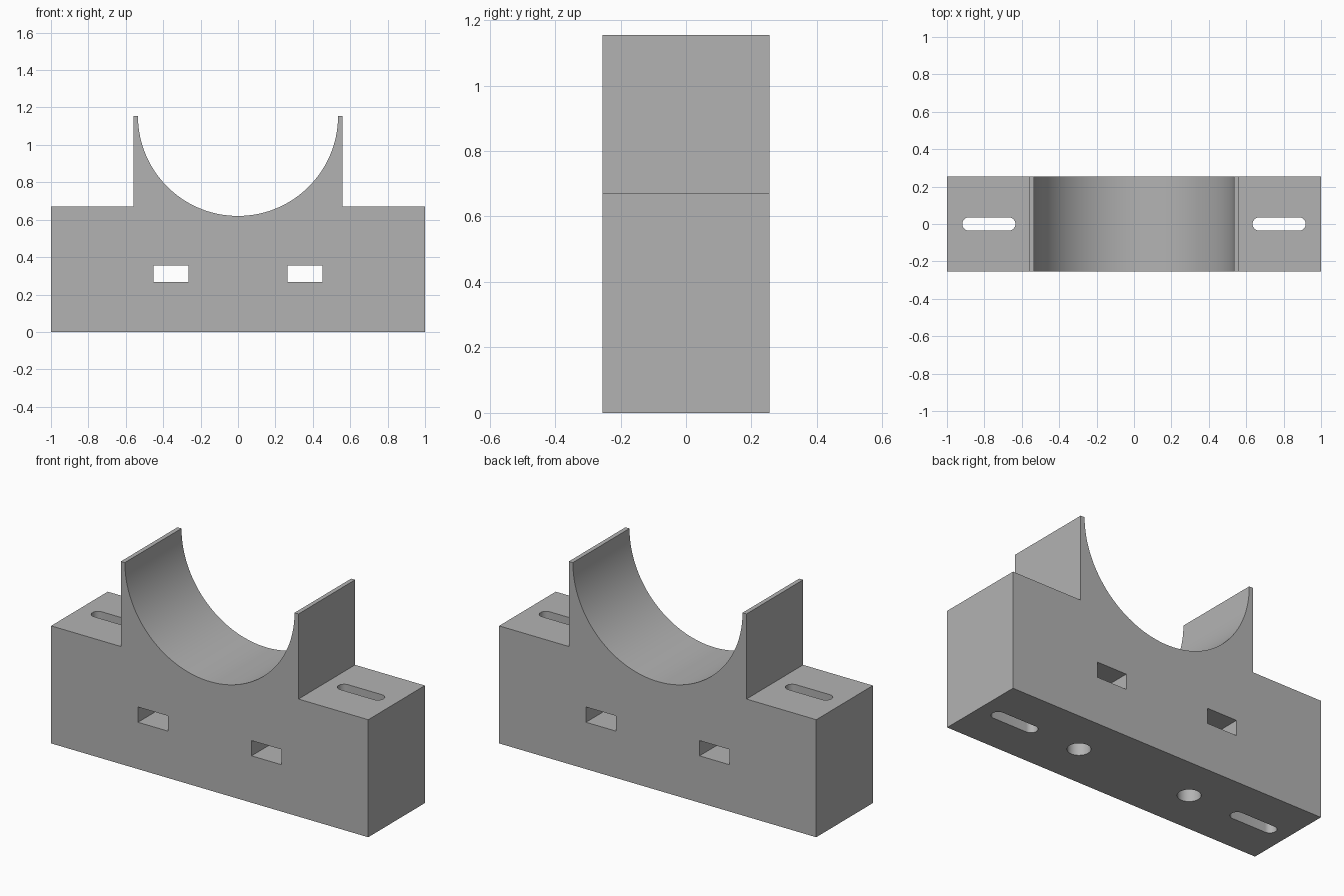
import bpy, bmesh
from math import cos, sin, pi, radians
from mathutils import Vector

cube = bpy.data.objects.get("Cube")
if cube:
    bpy.data.objects.remove(cube, do_unlink=True)

LENGTH, DEPTH, HEIGHT = 2.0, 0.51, 1.155
SHOULDER_Z = 0.67
WALL_X = 0.56
BORE_R = 0.535

grey = bpy.data.materials.new("plain grey")
grey.use_nodes = True
grey.diffuse_color = (0.45, 0.45, 0.45, 1)
grey.node_tree.nodes["Principled BSDF"].inputs["Base Color"].default_value = grey.diffuse_color


def arc(cx, cy, r, start, end, steps):
    """Points on a circular arc, angles in degrees."""
    angles = [radians(start + (end - start) * i / steps) for i in range(steps + 1)]
    return [(cx + r * cos(a), cy + r * sin(a)) for a in angles]


def prism(name, outline, low, high, axis):
    """Extrude a closed outline along y (outline in xz) or z (outline in xy)."""
    place = (lambda u, v: (u, low, v)) if axis == "y" else (lambda u, v: (u, v, low))
    push = Vector((0, high - low, 0)) if axis == "y" else Vector((0, 0, high - low))
    bm = bmesh.new()
    face = bm.faces.new([bm.verts.new(place(u, v)) for u, v in outline])
    extruded = bmesh.ops.extrude_face_region(bm, geom=[face])
    bmesh.ops.translate(bm, vec=push, verts=[e for e in extruded["geom"] if isinstance(e, bmesh.types.BMVert)])
    bmesh.ops.recalc_face_normals(bm, faces=bm.faces)
    mesh = bpy.data.meshes.new(name)
    bm.to_mesh(mesh)
    bm.free()
    mesh.materials.append(grey)
    obj = bpy.data.objects.new(name, mesh)
    bpy.context.collection.objects.link(obj)
    return obj


def cut(target, cutter):
    """Subtract the cutter from the target and discard it."""
    cutter.hide_render = True
    mod = target.modifiers.new("cut", "BOOLEAN")
    mod.operation, mod.solver, mod.object = "DIFFERENCE", "EXACT", cutter
    bpy.context.view_layer.objects.active = target
    bpy.ops.object.modifier_apply(modifier=mod.name)
    bpy.data.objects.remove(cutter, do_unlink=True)


# Body: shouldered block with a half-round cradle
half = LENGTH / 2
outline = [(-half, 0), (half, 0), (half, SHOULDER_Z), (WALL_X, SHOULDER_Z), (WALL_X, HEIGHT)]
outline += arc(0, HEIGHT, BORE_R, 0, -180, 72)
outline += [(-WALL_X, HEIGHT), (-WALL_X, SHOULDER_Z), (-half, SHOULDER_Z)]
body = prism("cradle_block", outline, -DEPTH / 2, DEPTH / 2, "y")

for side in (-1, 1):
    # Vertical bolt hole from below, ending in the nut slot
    x = side * 0.358
    cut(body, prism("bolt_hole", arc(x, 0, 0.06, 0, 350, 35), -0.1, 0.31, "z"))
    # Rectangular nut slot, front to back
    slot = [(x - 0.094, 0.267), (x + 0.094, 0.267), (x + 0.094, 0.354), (x - 0.094, 0.354)]
    cut(body, prism("nut_slot", slot, -0.4, 0.4, "y"))
    # Rounded strap slot through each shoulder
    x, r, reach = side * 0.776, 0.036, 0.106
    strap = arc(x + reach, 0, r, -90, 90, 14) + arc(x - reach, 0, r, 90, 270, 14)
    cut(body, prism("strap_slot", strap, -0.1, 0.9, "z"))

bpy.ops.object.select_all(action="DESELECT")
body.select_set(True)
bpy.context.view_layer.objects.active = body
bpy.ops.object.shade_smooth_by_angle(angle=radians(30))
